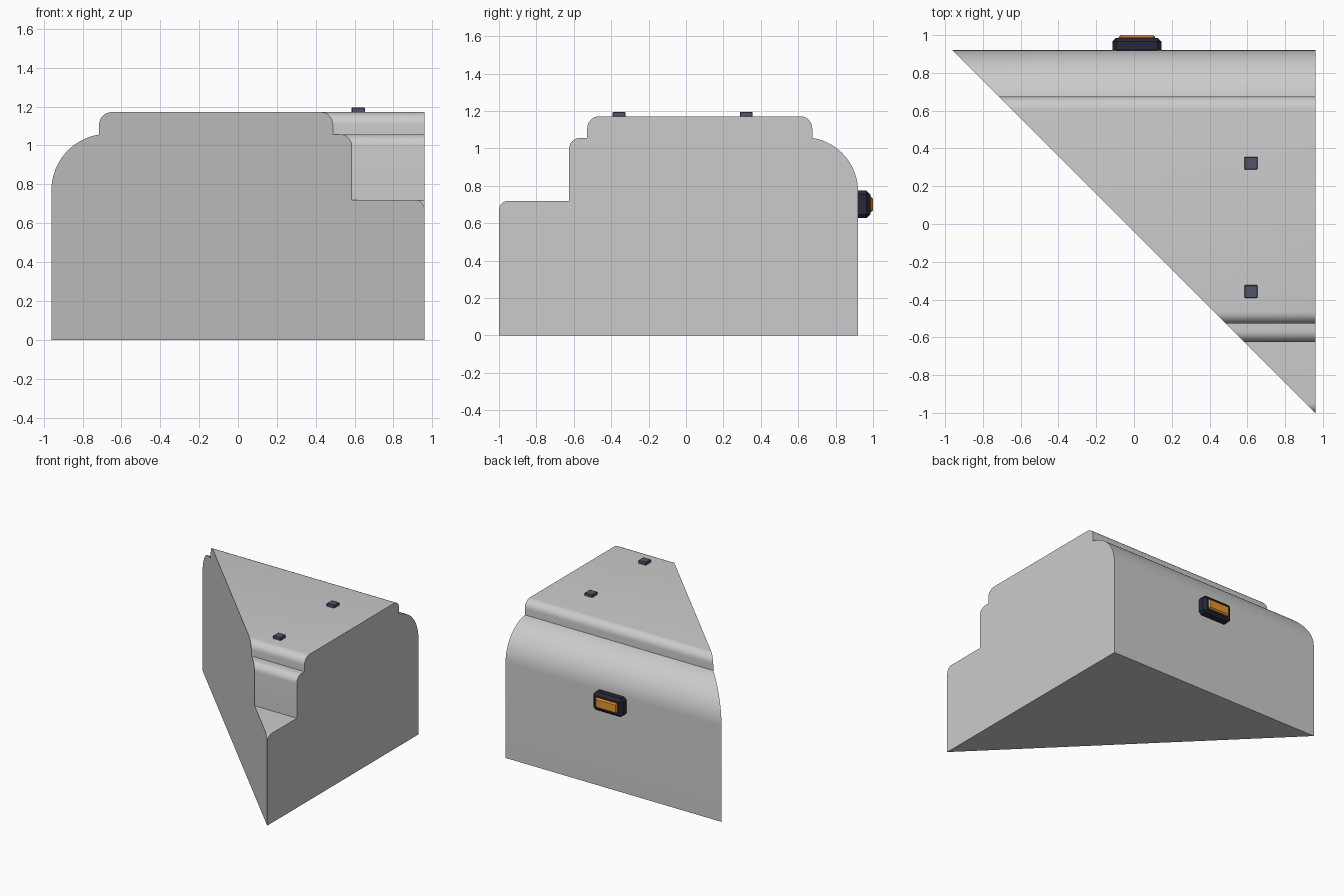
import bpy, bmesh
from math import sin, cos, radians

if "Cube" in bpy.data.objects:
    bpy.data.objects.remove(bpy.data.objects["Cube"])


def arc(cy, cz, r, a0, a1, n=8):
    return [(cy + r * cos(radians(a0 + (a1 - a0) * i / n)),
             cz + r * sin(radians(a0 + (a1 - a0) * i / n))) for i in range(n + 1)]


def material(name, rgb):
    m = bpy.data.materials.new(name)
    m.diffuse_color = (*rgb, 1)
    m.use_nodes = True
    m.node_tree.nodes["Principled BSDF"].inputs["Base Color"].default_value = m.diffuse_color
    return m


def box(name, lo, hi, mat, bevel):
    bpy.ops.mesh.primitive_cube_add(size=1, location=[(a + b) / 2 for a, b in zip(lo, hi)])
    ob = bpy.context.object
    ob.name = name
    ob.scale = [b - a for a, b in zip(lo, hi)]
    bpy.ops.object.transform_apply(location=False, rotation=False, scale=True)
    ob.data.materials.append(mat)
    mod = ob.modifiers.new("chamfer", 'BEVEL')
    mod.width, mod.segments = bevel, 1
    return ob


# Wedge body: stepped, rounded side profile extruded along x
profile = ([(-1, 0)] + arc(-0.95, 0.67, 0.05, 180, 90)
           + [(-0.625, 0.72)] + arc(-0.565, 0.997, 0.06, 180, 90)
           + [(-0.528, 1.057)] + arc(-0.463, 1.107, 0.065, 180, 90)
           + arc(0.61, 1.107, 0.065, 90, 0)
           + arc(0.63, 0.77, 0.29, 81, 0, 16) + [(0.92, 0)])
bm = bmesh.new()
face = bm.faces.new([bm.verts.new((-0.98, y, z)) for y, z in profile])
ext = bmesh.ops.extrude_face_region(bm, geom=[face])
for v in ext["geom"]:
    if isinstance(v, bmesh.types.BMVert):
        v.co.x = 0.96

# Diagonal cut that leaves the triangular half
cut = bmesh.ops.bisect_plane(bm, geom=bm.verts[:] + bm.edges[:] + bm.faces[:], dist=1e-5,
                             plane_co=(0, -0.04, 0), plane_no=(-1, -1, 0), clear_outer=True)
edges = [e for e in bm.edges if e.is_boundary]
bmesh.ops.holes_fill(bm, edges=edges, sides=0)
bmesh.ops.recalc_face_normals(bm, faces=bm.faces[:])
mesh = bpy.data.meshes.new("wedge_body")
bm.to_mesh(mesh)
bm.free()
body = bpy.data.objects.new("wedge_body", mesh)
bpy.context.collection.objects.link(body)
bpy.ops.object.select_all(action='DESELECT')
bpy.context.view_layer.objects.active = body
body.select_set(True)
bpy.ops.object.shade_smooth_by_angle(angle=radians(30))

# Lamp on the rear wall
dark = material("dark_housing", (0.02, 0.02, 0.04))
orange = material("orange_lens", (0.8, 0.3, 0.03))
box("lamp_housing", (-0.115, 0.90, 0.628), (0.145, 0.986, 0.774), dark, 0.02)
box("lamp_lens", (-0.082, 0.95, 0.66), (0.112, 1.0, 0.742), orange, 0.01)

# Small pads on the top deck
slate = material("slate_pad", (0.08, 0.09, 0.14))
for i, y in enumerate((0.322, -0.358)):
    box(f"top_pad_{i + 1}", (0.585, y - 0.034, 1.15), (0.653, y + 0.034, 1.195), slate, 0.003)
